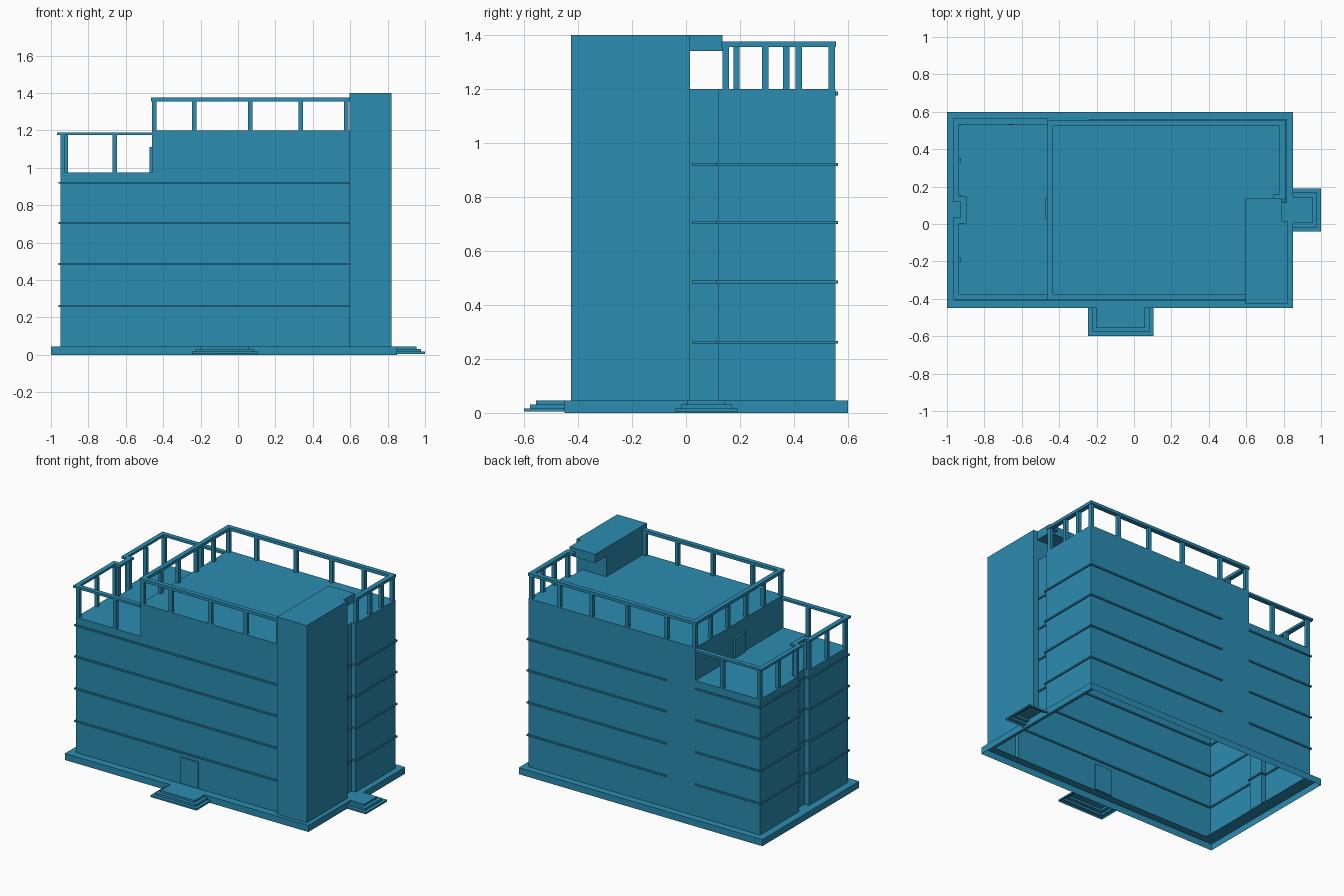
import bpy, bmesh
from mathutils import Vector

if "Cube" in bpy.data.objects:
    bpy.data.objects.remove(bpy.data.objects["Cube"])

teal = bpy.data.materials.new("teal")
teal.diffuse_color = (0.024, 0.262, 0.438, 1)
teal.use_nodes = True
teal.node_tree.nodes["Principled BSDF"].inputs["Base Color"].default_value = teal.diffuse_color


def finish(name, bm):
    bmesh.ops.remove_doubles(bm, verts=bm.verts, dist=1e-5)
    bmesh.ops.recalc_face_normals(bm, faces=bm.faces)
    me = bpy.data.meshes.new(name)
    bm.to_mesh(me)
    bm.free()
    me.materials.append(teal)
    ob = bpy.data.objects.new(name, me)
    bpy.context.collection.objects.link(ob)
    return ob


def add_box(bm, x0, x1, y0, y1, z0, z1):
    r = bmesh.ops.create_cube(bm, size=1)
    for v in r["verts"]:
        v.co = ((x0 + x1) / 2 + v.co.x * (x1 - x0),
                (y0 + y1) / 2 + v.co.y * (y1 - y0),
                (z0 + z1) / 2 + v.co.z * (z1 - z0))


def box(name, *dims):
    bm = bmesh.new()
    add_box(bm, *dims)
    return finish(name, bm)


def add_face(bm, *pts):
    bm.faces.new([bm.verts.new(p) for p in pts])


def add_wall(bm, path, z0, z1):
    for a, b in zip(path, path[1:]):
        add_face(bm, (*a, z0), (*b, z0), (*b, z1), (*a, z1))


def add_ledge(bm, outer, inner, z):
    for a, b, c, d in zip(outer, outer[1:], inner[1:], inner):
        add_face(bm, (*a, z), (*b, z), (*c, z), (*d, z))


def add_cap(bm, path, z):
    add_face(bm, *[(*p, z) for p in path])


def add_sweep(bm, path, w, z0, z1):
    # mitred rectangular bar along a flat path
    pts = [Vector(p) for p in path]
    rings = []
    for i, p in enumerate(pts):
        dirs = []
        if i > 0:
            dirs.append((p - pts[i - 1]).normalized())
        if i < len(pts) - 1:
            dirs.append((pts[i + 1] - p).normalized())
        ns = [Vector((-d.y, d.x)) for d in dirs]
        n = ns[0] if len(ns) == 1 or ns[0].dot(ns[1]) > .9 else ns[0] + ns[1]
        a, b = p + n * w / 2, p - n * w / 2
        rings.append([bm.verts.new(c) for c in
                      ((*a, z0), (*b, z0), (*b, z1), (*a, z1))])
    for r, s in zip(rings, rings[1:]):
        for k in range(4):
            bm.faces.new((r[k], r[(k + 1) % 4], s[(k + 1) % 4], s[k]))
    bm.faces.new(rings[0])
    bm.faces.new(rings[-1])


XL, XM, XR, YF, YB = -0.95, -0.46, 0.81, -0.40, 0.553
Z0, ZT, ZR = 0.045, 0.975, 1.2

# Building shell, open underneath, with a recess in each side wall
main = [(0.78, 0.015), (0.78, 0.12), (XR, 0.12), (XR, YB), (XM, YB)]
terrace = [(XM, YB), (XL, YB), (XL, 0.13), (-0.915, 0.13), (-0.915, 0.02),
           (XL, 0.02), (XL, YF), (XM, YF)]
bm = bmesh.new()
add_wall(bm, main, Z0, ZR)
add_wall(bm, [(XM, YF), (0.595, YF)], Z0, ZR)
add_cap(bm, main + [(XM, YF), (0.595, YF), (0.595, 0.015)], ZR)
add_wall(bm, terrace, Z0, ZT)
add_cap(bm, terrace, ZT)
add_wall(bm, [(XM, YB), (XM, YF)], ZT, ZR)
finish("building_shell", bm)

# Base plinth: outer sides plus a ledge around the walls
outer = [(-1, -0.45), (0.85, -0.45), (0.85, 0.6), (-1, 0.6)]
inner = [(-0.915, -0.4), (0.78, -0.4), (0.78, 0.55), (-0.915, 0.55)]
bm = bmesh.new()
add_wall(bm, outer + outer[:1], 0, Z0)
add_ledge(bm, outer + outer[:1], inner + inner[:1], Z0)
finish("base_plinth", bm)

# Stair tower with overhanging roof box
bm = bmesh.new()
tower = [(0.595, YF), (0.595, -0.425), (0.82, -0.425), (0.82, 0.015),
         (0.78, 0.015)]
back = [(0.78, 0.015), (0.595, 0.015), (0.595, YF)]
add_wall(bm, tower, Z0, ZR)
add_wall(bm, tower + back[1:], ZR, 1.4)
add_cap(bm, tower + back[1:2], 1.4)
finish("stair_tower", bm)
box("tower_overhang", 0.595, 0.79, 0.015, 0.135, 1.34, 1.4)

# Floor bands
bm = bmesh.new()
right = [(0.78, 0.022), (0.78, 0.12), (XR, 0.12), (XR, YB), (-0.24, YB)]
left = terrace[:-1] + [(0.595, YF)]
for z in (0.262, 0.485, 0.705, 0.92):
    add_sweep(bm, right, 0.018, z - 0.005, z + 0.005)
    add_sweep(bm, left, 0.018, z - 0.005, z + 0.005)
finish("floor_bands", bm)


# Railings
def railing(name, path, posts, zb, z0, z1, size=0.024):
    bm = bmesh.new()
    add_sweep(bm, path, 0.032, z0, z1)
    h = size / 2
    for x, y in posts:
        add_box(bm, x - h, x + h, y - h, y + h, zb, z0)
    finish(name, bm)


path = [(0.595, -0.39), (-0.448, -0.39), (-0.448, 0.54), (0.795, 0.54),
        (0.795, 0.145), (0.745, 0.145)]
posts = [(x, y) for x in (-0.447, -0.235, 0.065, 0.335) for y in (-0.388, 0.54)]
posts += [(0.58, -0.388), (0.58, 0.54), (0.795, 0.54)]
posts += [(0.795, y) for y in (0.147, 0.293, 0.418)]
posts += [(-0.447, y) for y in (-0.2, -0.01, 0.187, 0.372)]
railing("roof_railing", path, posts, ZR, 1.355, 1.375)

path = [(-0.46, -0.39), (-0.952, -0.39), (-0.952, 0.02), (-0.912, 0.02),
        (-0.912, 0.133), (-0.952, 0.133), (-0.952, 0.547), (-0.46, 0.547)]
posts = [(x, y) for x in (-0.938, -0.658) for y in (-0.388, 0.541)]
posts += [(-0.938, y) for y in (-0.19, 0.008, 0.143, 0.34)]
posts += [(-0.922, y) for y in (0.016, 0.136)]
railing("terrace_railing", path, posts, ZT, 1.175, 1.19)

# Doors
box("front_door", -0.15, -0.02, -0.408, -0.393, 0.05, 0.23)
box("terrace_door", -0.474, -0.455, 0.03, 0.14, ZT, 1.11)


# Entrance steps, hollow underneath
def steps(name, outline):
    bm = bmesh.new()
    levels = [0.005, 0.017, 0.031, 0.045]
    rings = [outline(d) for d in (0, 0.022, 0.045)]
    for i, ring in enumerate(rings):
        add_wall(bm, ring, levels[i], levels[i + 1])
        if i < 2:
            add_ledge(bm, ring, rings[i + 1], levels[i + 1])
    add_cap(bm, rings[2], levels[3])
    finish(name, bm)


steps("front_steps", lambda d: [(-0.245 + d, -0.45), (-0.245 + d, -0.6 + d),
                                (0.105 - d, -0.6 + d), (0.105 - d, -0.45)])
steps("side_steps", lambda d: [(0.85, -0.04 + d), (1 - d, -0.04 + d),
                               (1 - d, 0.19 - d), (0.85, 0.19 - d)])
